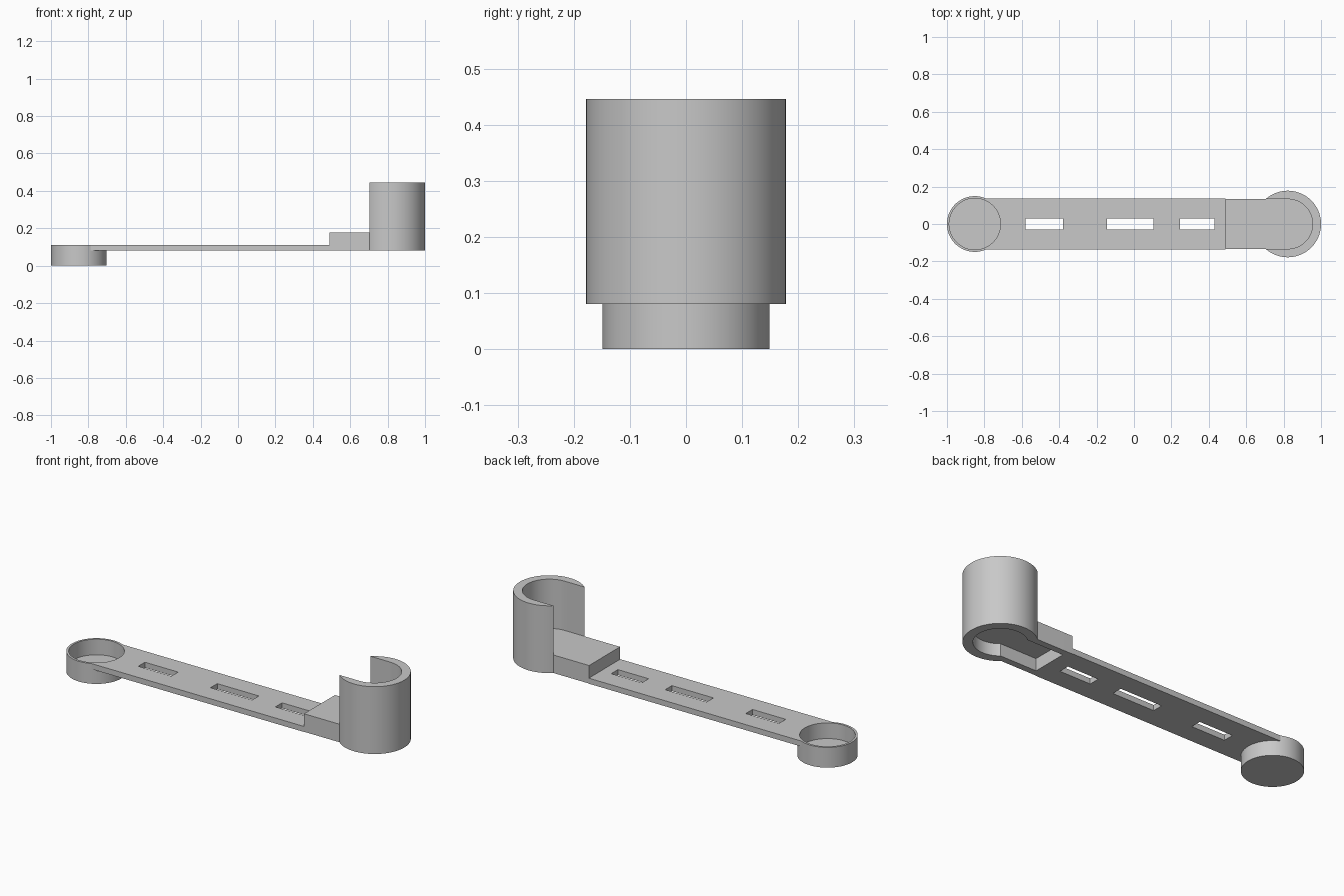
import bpy
import bmesh
from math import cos, sin, pi, radians

cube = bpy.data.objects.get("Cube")
if cube:
    bpy.data.objects.remove(cube, do_unlink=True)

grey = bpy.data.materials.new("plain grey")
grey.use_nodes = True
COLOUR = (0.58, 0.58, 0.58, 1)
grey.diffuse_color = COLOUR
grey.node_tree.nodes["Principled BSDF"].inputs["Base Color"].default_value = COLOUR

CUP_X, CUP_R = -0.851, 0.149
HOLD_X, HOLD_R = 0.822, 0.178
HALF_W = 0.133
Z_UNDER, Z_STRAP, Z_BLOCK, Z_TOP = 0.08, 0.11, 0.178, 0.446


def arc(cx, r, start, end, n):
    return [(cx + r * cos(start + (end - start) * i / n),
             r * sin(start + (end - start) * i / n)) for i in range(n + 1)]


def circle(cx, r, n=96):
    return arc(cx, r, 0, 2 * pi, n)[:-1]


def rect(x0, x1, half):
    return [(x0, -half), (x1, -half), (x1, half), (x0, half)]


def stadium(x0, cx, r):
    """Straight-sided slot with a round end on the +x side."""
    return [(x0, -r)] + arc(cx, r, -pi / 2, pi / 2, 48) + [(x0, r)]


def extrude(name, outline, z0, z1):
    bm = bmesh.new()
    base = bm.faces.new([bm.verts.new((x, y, z0)) for x, y in outline])
    top = bmesh.ops.extrude_face_region(bm, geom=[base])["geom"]
    verts = [v for v in top if isinstance(v, bmesh.types.BMVert)]
    bmesh.ops.translate(bm, verts=verts, vec=(0, 0, z1 - z0))
    bmesh.ops.recalc_face_normals(bm, faces=bm.faces)
    mesh = bpy.data.meshes.new(name)
    bm.to_mesh(mesh)
    bm.free()
    mesh.materials.append(grey)
    obj = bpy.data.objects.new(name, mesh)
    bpy.context.collection.objects.link(obj)
    return obj


def activate(obj):
    bpy.ops.object.select_all(action='DESELECT')
    obj.select_set(True)
    bpy.context.view_layer.objects.active = obj


def cut(obj, outline, z0, z1):
    cutter = extrude("cutter", outline, z0, z1)
    cutter.hide_render = True
    mod = obj.modifiers.new("cut", 'BOOLEAN')
    mod.operation = 'DIFFERENCE'
    mod.solver = 'EXACT'
    mod.object = cutter
    activate(obj)
    bpy.ops.object.modifier_apply(modifier=mod.name)
    bpy.data.objects.remove(cutter, do_unlink=True)


# Shallow round cup
cup = extrude("round_cup", circle(CUP_X, CUP_R), 0, Z_STRAP)
cut(cup, circle(CUP_X, 0.137), 0.025, 0.2)

# Flat strap with three slots, meeting the cup wall
strap = extrude("strap", rect(CUP_X, 0.49, HALF_W + 0.002), Z_UNDER, Z_STRAP)
cut(strap, circle(CUP_X, CUP_R - 0.001), 0, 0.3)
for x0, x1 in [(-0.58, -0.38), (-0.145, 0.105), (0.245, 0.43)]:
    cut(strap, rect(x0, x1, 0.029), 0, 0.3)

# Raised block forming the holder floor, hollow underneath
block = extrude("raised_block", stadium(0.49, HOLD_X, HALF_W), Z_UNDER, Z_BLOCK)
cut(block, circle(HOLD_X, 0.129), 0, 0.146)
cut(block, rect(0.52, HOLD_X, 0.098), 0, 0.146)

# Tall holder, open towards the strap
holder = extrude("open_holder", circle(HOLD_X, HOLD_R), Z_UNDER, Z_TOP)
cut(holder, stadium(0.4, HOLD_X, HALF_W), 0, 0.6)

for obj in (cup, strap, block, holder):
    activate(obj)
    bpy.ops.object.shade_smooth_by_angle(angle=radians(30))
